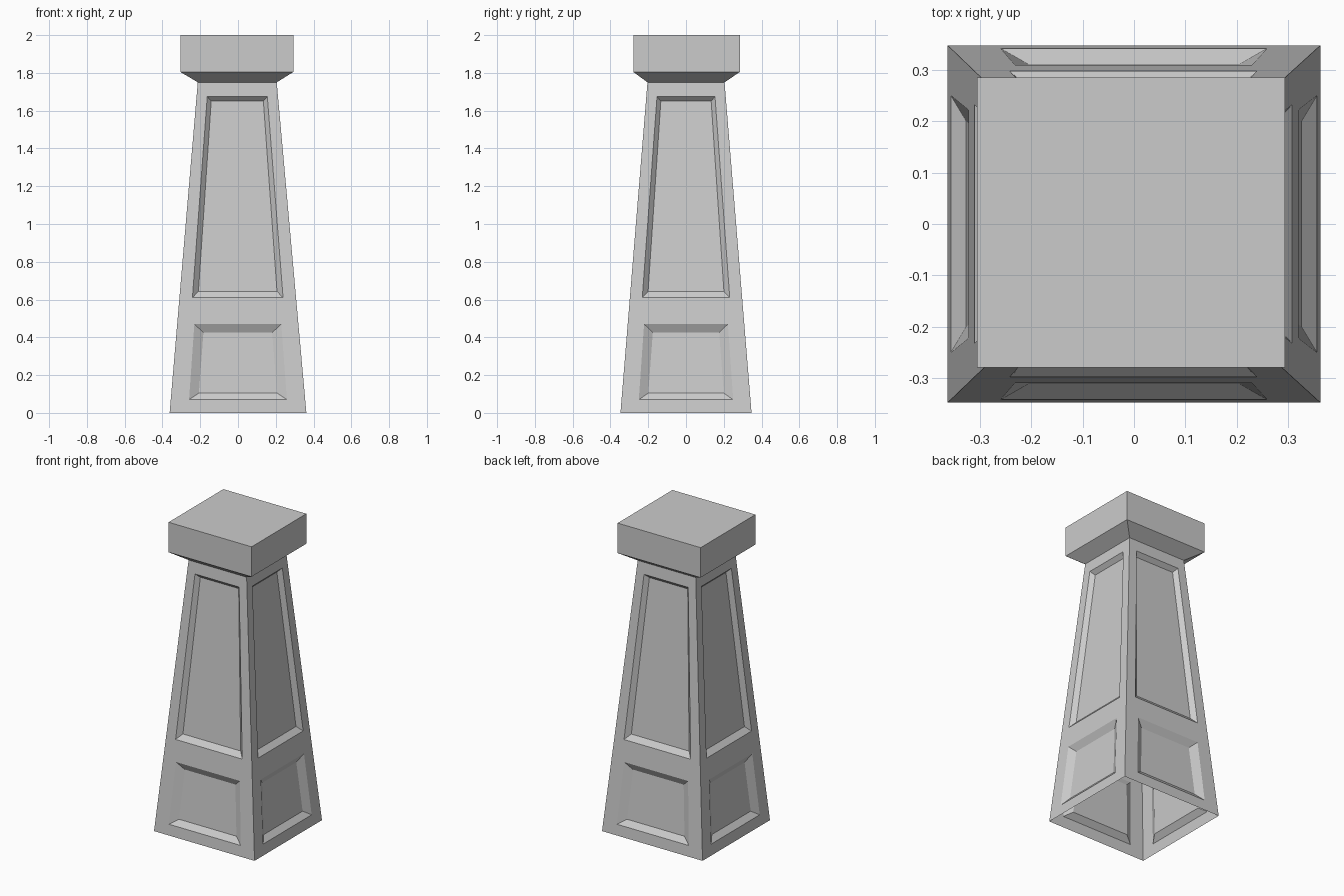
import bpy
import bmesh

if "Cube" in bpy.data.objects:
    bpy.data.objects.remove(bpy.data.objects["Cube"], do_unlink=True)

# Single stone colour
stone = bpy.data.materials.new("stone grey")
stone.use_nodes = True
GREY = (0.6, 0.6, 0.6, 1)
stone.diffuse_color = GREY
stone.node_tree.nodes["Principled BSDF"].inputs["Base Color"].default_value = GREY

NECK_Z = 1.75
BASE = (0.362, 0.347)
NECK = (0.209, 0.204)
NECK_SHIFT = -0.004
DEPTH = 0.027

# Panels: ((bottom z, half width), (top z, half width)) for the rim and the recessed floor
LOWER = (((0.07, 0.259), (0.47, 0.23)), ((0.105, 0.207), (0.425, 0.182)))
UPPER = (((0.61, 0.24), (1.675, 0.159)), ((0.643, 0.208), (1.65, 0.138)))


def half(axis, z):
    return BASE[axis] + (NECK[axis] - BASE[axis]) * z / NECK_Z


def finish(bm, name):
    bmesh.ops.remove_doubles(bm, verts=bm.verts, dist=0.0005)
    mesh = bpy.data.meshes.new(name)
    bm.to_mesh(mesh)
    bm.free()
    mesh.materials.append(stone)
    obj = bpy.data.objects.new(name, mesh)
    bpy.context.collection.objects.link(obj)
    return obj


def add_face(bm, points):
    bm.faces.new([bm.verts.new(p) for p in points])


def build_side(bm, nx, ny):
    """One tapered wall with two recessed panels, facing (nx, ny)."""
    out, along = (0, 1) if nx else (1, 0)
    scale = 1.0 if ny else 0.965

    def point(u, z, depth=0):
        h = half(out, z) - depth
        return (nx * h - ny * u + NECK_SHIFT * z / NECK_Z, ny * h + nx * u, z)

    def row(z, w):
        c = half(along, z)
        return [point(u, z) for u in (-c, -w, w, c)]

    rows = [row(z, w * scale) for panel in (LOWER, UPPER) for z, w in panel[0]]
    foot, neck = row(0, 0), row(NECK_Z, 0)

    # Rails at the foot, middle and neck
    add_face(bm, [foot[0], foot[3], *reversed(rows[0])])
    add_face(bm, [*rows[1], *reversed(rows[2])])
    add_face(bm, [*rows[3], neck[3], neck[0]])

    for panel, lo, hi in ((LOWER, rows[0], rows[1]), (UPPER, rows[2], rows[3])):
        # Stiles left and right of the panel
        for i in (0, 2):
            add_face(bm, [lo[i], lo[i + 1], hi[i + 1], hi[i]])
        # Sloped rim and recessed floor
        (z0, w0), (z1, w1) = panel[1]
        rim = [lo[1], lo[2], hi[2], hi[1]]
        floor = [point(-w0 * scale, z0, DEPTH), point(w0 * scale, z0, DEPTH),
                 point(w1 * scale, z1, DEPTH), point(-w1 * scale, z1, DEPTH)]
        for i in range(4):
            j = (i + 1) % 4
            add_face(bm, [rim[i], rim[j], floor[j], floor[i]])
        add_face(bm, floor)


# Tapered hollow shaft, open at the foot
bm = bmesh.new()
for normal in ((0, -1), (1, 0), (0, 1), (-1, 0)):
    build_side(bm, *normal)
finish(bm, "shaft")


# Cap block with a flared underside
def ring(cx, cy, hx, hy, z):
    return [(cx + sx * hx, cy + sy * hy, z)
            for sx, sy in ((-1, -1), (1, -1), (1, 1), (-1, 1))]


bm = bmesh.new()
rings = [ring(NECK_SHIFT, 0, *NECK, NECK_Z),
         ring(-0.006, 0.003, 0.299, 0.282, 1.805),
         ring(-0.006, 0.003, 0.299, 0.282, 2.0)]
for low, high in zip(rings, rings[1:]):
    for i in range(4):
        j = (i + 1) % 4
        add_face(bm, [low[i], low[j], high[j], high[i]])
add_face(bm, rings[-1])
finish(bm, "cap")
